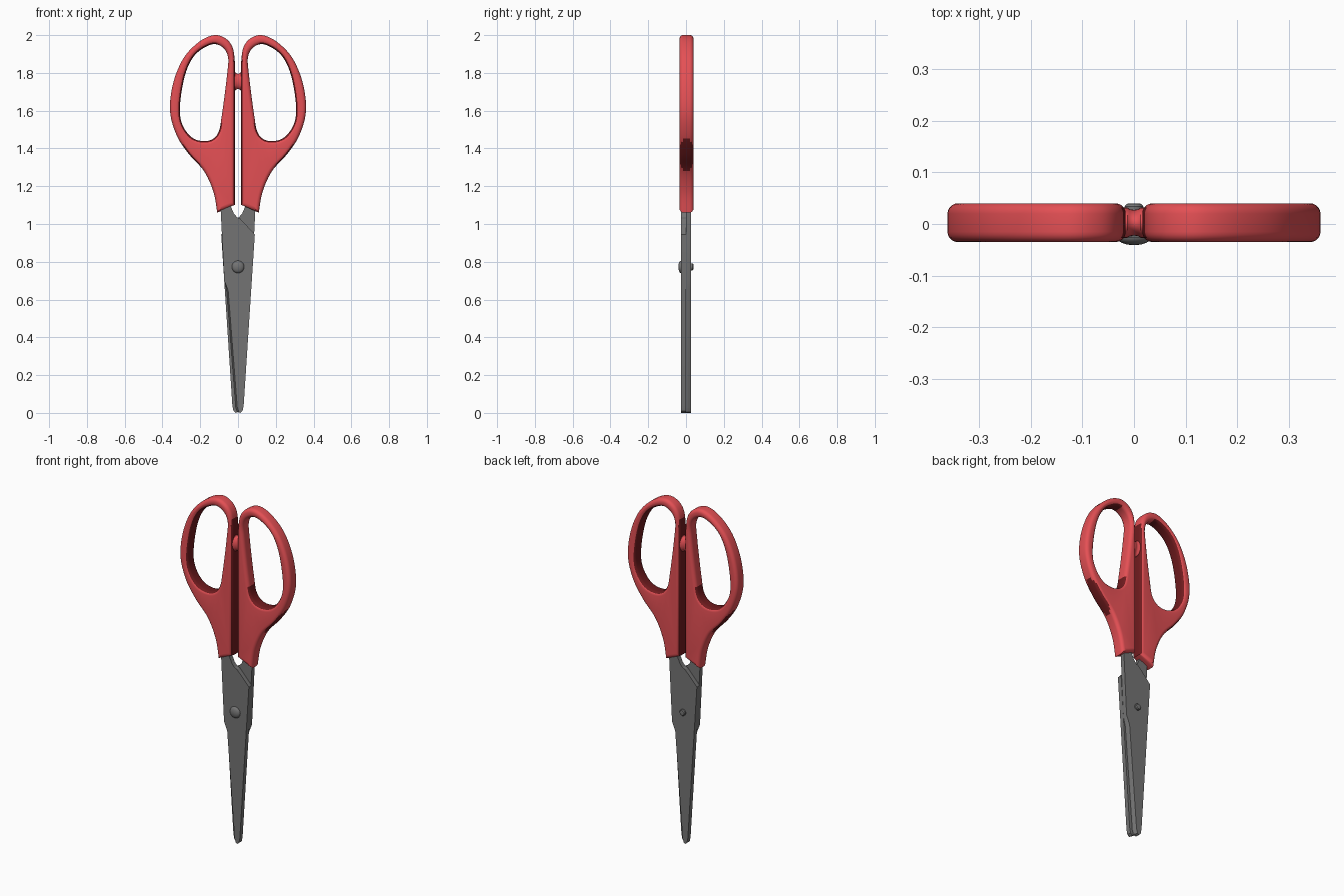
import bpy, bmesh, math
from mathutils import Vector

cube = bpy.data.objects.get("Cube")
if cube:
    bpy.data.objects.remove(cube, do_unlink=True)


def material(name, rgb):
    m = bpy.data.materials.new(name)
    m.use_nodes = True
    m.diffuse_color = (*rgb, 1)
    m.node_tree.nodes["Principled BSDF"].inputs["Base Color"].default_value = (*rgb, 1)
    return m


RED = material("red plastic", (0.78, 0.08, 0.09))
DARK = material("dark red plastic", (0.16, 0.011, 0.013))
STEEL = material("grey steel", (0.175, 0.175, 0.175))


def finish(bm, name, mats, angle=35):
    bmesh.ops.recalc_face_normals(bm, faces=bm.faces)
    mesh = bpy.data.meshes.new(name)
    bm.to_mesh(mesh)
    bm.free()
    for m in mats:
        mesh.materials.append(m)
    ob = bpy.data.objects.new(name, mesh)
    bpy.context.collection.objects.link(ob)
    bpy.ops.object.select_all(action="DESELECT")
    ob.select_set(True)
    bpy.context.view_layer.objects.active = ob
    bpy.ops.object.shade_smooth_by_angle(angle=math.radians(angle))
    return ob


def spline(points, closed, steps=6):
    """Smooth curve through the points."""
    p = [Vector(q) for q in points]
    n = len(p)
    at = (lambda i: p[i % n]) if closed else (lambda i: p[max(0, min(n - 1, i))])
    out = []
    for i in range(n if closed else n - 1):
        a, b, c, d = (at(i + k) for k in (-1, 0, 1, 2))
        for s in range(steps):
            t = s / steps
            out.append(0.5 * (2 * b + (c - a) * t + (2 * a - 5 * b + 4 * c - d) * t * t
                              + (3 * b - a - 3 * c + d) * t ** 3))
    return out if closed else out + [p[-1]]


def inset(loop, dist):
    """Shift a closed loop along its left-hand normals."""
    out = []
    for i, p in enumerate(loop):
        a = (p - loop[i - 1]).normalized()
        b = (loop[(i + 1) % len(loop)] - p).normalized()
        na, nb = Vector((-a.y, a.x)), Vector((-b.y, b.x))
        out.append(p + (na + nb) * dist / max(0.5, 1 + na.dot(nb)))
    return out


def bridge(bm, rings):
    faces = []
    for r, s in zip(rings, rings[1:]):
        for i in range(len(r)):
            j = (i + 1) % len(r)
            faces.append(bm.faces.new((r[i], r[j], s[j], s[i])))
    return faces


# Handles: rounded grip with a finger hole
OUTER = [(.11, 1.06), (.13, 1.17), (.18, 1.28), (.26, 1.37), (.325, 1.47), (.36, 1.6),
         (.342, 1.75), (.287, 1.88), (.205, 1.965), (.125, 2.0), (.062, 1.98),
         (.027, 1.93), (.016, 1.85)]
HOLE = [(.143, 1.95), (.085, 1.938), (.053, 1.885), (.058, 1.79), (.085, 1.58), (.106, 1.48),
        (.16, 1.44), (.24, 1.455), (.296, 1.53), (.307, 1.63), (.28, 1.79), (.228, 1.895)]
HALF, ROUND, MID = 0.0375, 0.02, 0.0025


def outer_is_dark(x, y, z):
    """Wall facing the other handle, and an oval patch at the waist."""
    patch = ((z - 1.365) / .088) ** 2 + (y / .038) ** 2 < 1
    return (x < .024 and z < 1.9) or (x > .15 and patch)


def hole_is_dark(x, y, z):
    """All of the hole wall but its straight inner side."""
    return x > .11 or z < 1.53


def handle(name, side):
    bm = bmesh.new()
    outer = spline(OUTER, False) + [Vector((.016, 1.102))]
    hole = spline(HOLE[::-1], True)
    profile = []
    for k in range(6):
        a = math.pi / 2 * k / 5
        profile.append((ROUND * (1 - math.cos(a)), HALF - ROUND + ROUND * math.sin(a)))
    profile = [(o, -y) for o, y in profile[::-1]] + profile
    caps = [[], []]
    for loop, is_dark in ((outer, outer_is_dark), (hole, hole_is_dark)):
        rings = []
        for off, y in profile:
            rings.append([bm.verts.new((side * q.x, y + MID, q.y)) for q in inset(loop, off)])
        for f in bridge(bm, rings):
            x, y, z = f.calc_center_median()
            y -= MID
            f.material_index = int(abs(y) < .033 and is_dark(abs(x), y, z))
        for cap, ring in zip(caps, (rings[0], rings[-1])):
            cap += [bm.edges.get((ring[i - 1], ring[i])) for i in range(len(ring))]
    for cap in caps:
        bmesh.ops.triangle_fill(bm, edges=cap, use_beauty=True)
    return finish(bm, name, [RED, DARK], 50)


handle("left_handle", 1)
handle("right_handle", -1)

# Blades: the back one is the front one turned half round
BLADE = [(-.088, 1.2), (-.092, 1.08), (-.073, .7), (-.06, .648), (-.012, .03), (-.004, .006),
         (.012, .0), (.024, .01), (.03, .04), (.089, .945), (.012, 1.028), (-.004, 1.035),
         (-.022, 1.055), (-.037, 1.09), (-.037, 1.2)]
EDGE = range(3, 6)   # points along the cutting edge


def blade(name, side):
    bm = bmesh.new()
    rings = []
    for y in (0, -.008, -.026):
        ring = []
        for i, (x, z) in enumerate(BLADE):
            dx = .008 if y < -.01 and i in EDGE else 0
            ring.append(bm.verts.new((side * (x + dx), side * y, z)))
        rings.append(ring)
    bridge(bm, rings)
    bm.faces.new(rings[0])
    bm.faces.new(rings[-1])
    return finish(bm, name, [STEEL], 20)


blade("front_blade", 1)
blade("back_blade", -1)


def lathe(name, profile, axis, centre, mat, squash=1.0, sides=24):
    """Turn (radius, distance) pairs about the x or y axis."""
    bm = bmesh.new()
    rings = []
    for r, d in profile:
        ring = []
        for k in range(sides):
            a = math.tau * k / sides
            u, v = r * math.cos(a) * squash, r * math.sin(a)
            co = (d, u, v) if axis == "x" else (u, d, v)
            ring.append(bm.verts.new(Vector(co) + Vector(centre)))
        rings.append(ring)
    bridge(bm, rings)
    bm.faces.new(rings[0])
    bm.faces.new(rings[-1])
    return finish(bm, name, [mat])


# Pivot rivet: wide domed head in front, small pin behind
dome = [(.033 * math.cos(a), -.026 - .015 * math.sin(a))
        for a in (math.radians(d) for d in (85, 65, 45, 22, 0))]
lathe("pivot_rivet", dome + [(.033, -.02), (.018, -.02), (.018, .034), (.014, .039), (.006, .04)],
      "y", (0, 0, .773), STEEL)

# Stopper between the grips, with a narrow waist
lathe("grip_stopper", [(.047, -.02), (.047, -.013), (.042, -.008), (.04, 0), (.042, .008),
                       (.047, .013), (.047, .02)], "x", (0, MID, 1.755), RED, .62)
